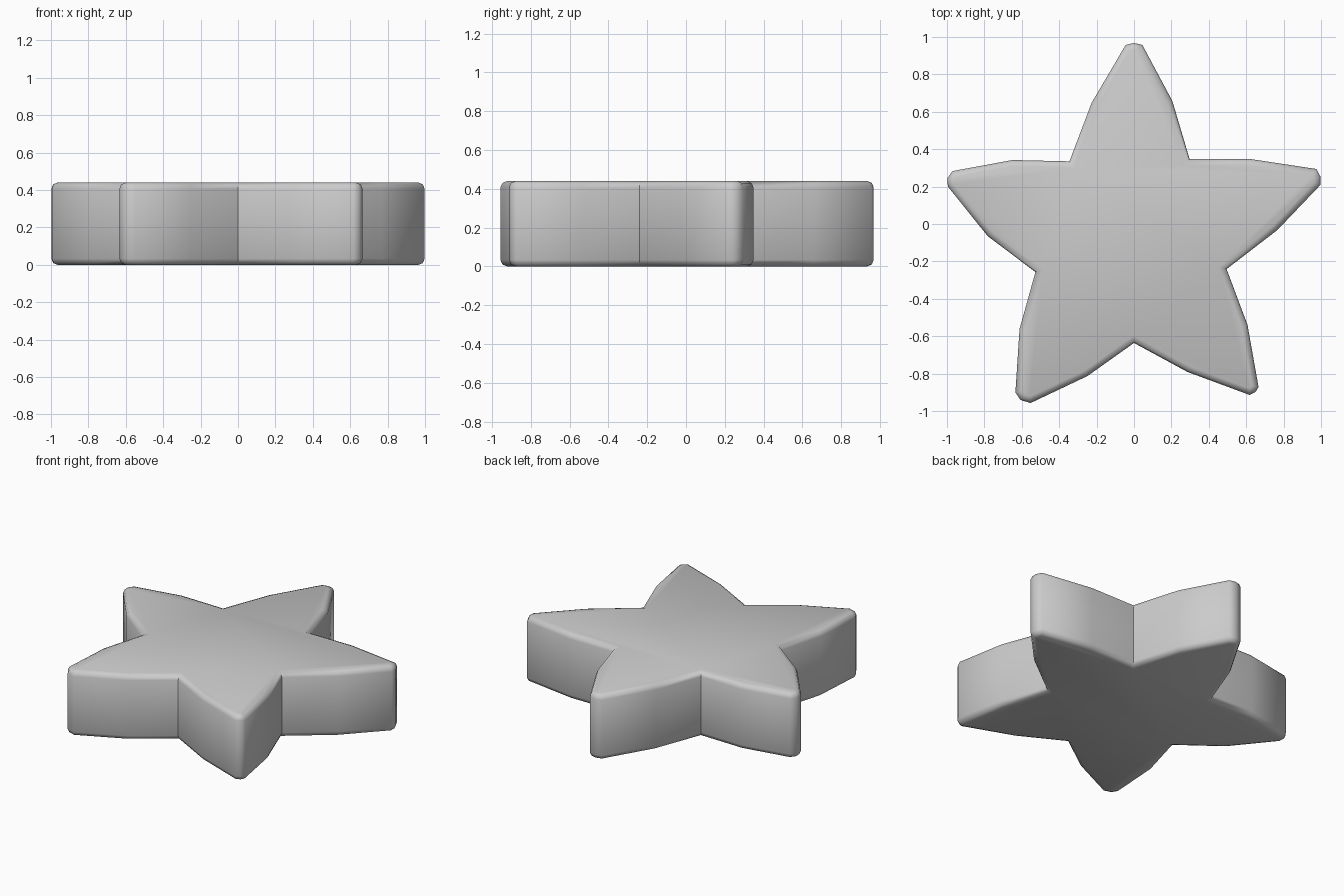
import bpy, bmesh, math

if "Cube" in bpy.data.objects:
    bpy.data.objects.remove(bpy.data.objects["Cube"])

HEIGHT, RIM = 0.44, 0.033

# Star outline, counter-clockwise: each arm = rounded tip (3 points), shoulder, notch, shoulder
outline = [
    (0.045, 0.957), (0, 0.968), (-0.045, 0.957), (-0.227, 0.647), (-0.345, 0.335), (-0.65, 0.342),
    (-0.97, 0.283), (-0.998, 0.245), (-0.995, 0.20), (-0.783, -0.064), (-0.527, -0.257), (-0.612, -0.561),
    (-0.634, -0.90), (-0.607, -0.941), (-0.553, -0.957), (-0.249, -0.813), (0, -0.636), (0.286, -0.791),
    (0.618, -0.914), (0.65, -0.898), (0.666, -0.872), (0.607, -0.54), (0.495, -0.241), (0.767, -0.032),
    (0.997, 0.209), (0.998, 0.251), (0.976, 0.294), (0.618, 0.348), (0.297, 0.348), (0.205, 0.658),
]

# Extrude the outline into a slab
bm = bmesh.new()
base = bm.faces.new([bm.verts.new((x, y, 0)) for x, y in outline])
ext = bmesh.ops.extrude_face_region(bm, geom=[base], use_keep_orig=True)
bmesh.ops.translate(bm, vec=(0, 0, HEIGHT),
                    verts=[g for g in ext["geom"] if isinstance(g, bmesh.types.BMVert)])
bmesh.ops.recalc_face_normals(bm, faces=bm.faces[:])

# Soften the top and bottom rims only, leaving the notches crisp
rims = [e for e in bm.edges if abs(e.verts[0].co.z - e.verts[1].co.z) < 1e-5]
bmesh.ops.bevel(bm, geom=rims, offset=RIM, offset_type='OFFSET', segments=2,
                profile=0.5, affect='EDGES', clamp_overlap=True)

mesh = bpy.data.meshes.new("star")
bm.to_mesh(mesh)
bm.free()
star = bpy.data.objects.new("star", mesh)
bpy.context.collection.objects.link(star)

# Smooth sides and rims, sharp notches
bpy.context.view_layer.objects.active = star
star.select_set(True)
bpy.ops.object.shade_smooth_by_angle(angle=math.radians(58))
